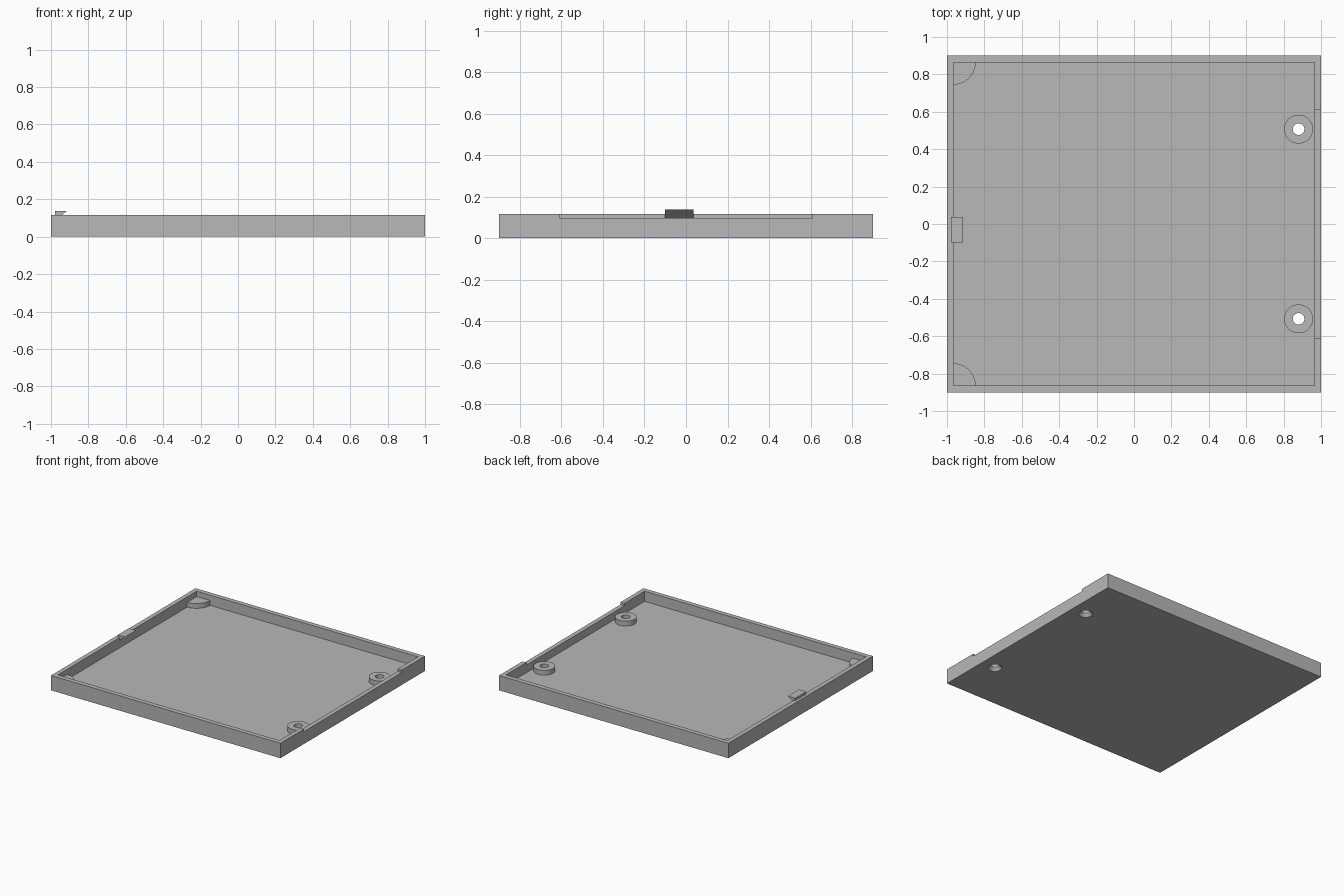
import bpy, bmesh
from math import pi, cos, sin, radians

if "Cube" in bpy.data.objects:
    bpy.data.objects.remove(bpy.data.objects["Cube"])

WALL_X, WALL_Y, HEIGHT = 1.0, 0.9, 0.117
IN_X, IN_Y, FLOOR = 0.965, 0.863, 0.037
BOSS_TOP, BOSS_R, HOLE_R = 0.075, 0.077, 0.031
BOSS_X, BOSS_Y = 0.88, 0.507

grey = bpy.data.materials.new("mid grey plastic")
grey.use_nodes = True
colour = (0.48, 0.48, 0.48, 1)
grey.diffuse_color = colour
grey.node_tree.nodes["Principled BSDF"].inputs["Base Color"].default_value = colour


def finish(name, bm):
    bmesh.ops.recalc_face_normals(bm, faces=bm.faces)
    mesh = bpy.data.meshes.new(name)
    bm.to_mesh(mesh)
    bm.free()
    mesh.materials.append(grey)
    obj = bpy.data.objects.new(name, mesh)
    bpy.context.scene.collection.objects.link(obj)
    return obj


def box(name, lo, hi):
    bm = bmesh.new()
    bmesh.ops.create_cube(bm, size=1)
    for v in bm.verts:
        v.co = [(a + b) / 2 + c * (b - a) for a, b, c in zip(lo, hi, v.co)]
    return finish(name, bm)


def lathe(name, profile, x, y, steps=48):
    bm = bmesh.new()
    verts = [bm.verts.new((r, 0, z)) for r, z in profile]
    edges = [bm.edges.new(pair) for pair in zip(verts, verts[1:])]
    bmesh.ops.spin(bm, geom=verts + edges, cent=(0, 0, 0), axis=(0, 0, 1),
                   angle=2 * pi, steps=steps)
    bmesh.ops.remove_doubles(bm, verts=bm.verts, dist=1e-5)
    bmesh.ops.translate(bm, verts=bm.verts, vec=(x, y, 0))
    return finish(name, bm)


def prism(name, outline, shift):
    """Extrude a flat outline of 3D points along a vector."""
    bm = bmesh.new()
    face = bm.faces.new([bm.verts.new(p) for p in outline])
    out = bmesh.ops.extrude_face_region(bm, geom=[face], use_keep_orig=True)
    moved = [g for g in out["geom"] if isinstance(g, bmesh.types.BMVert)]
    bmesh.ops.translate(bm, verts=moved, vec=shift)
    return finish(name, bm)


def cut(target, cutter):
    cutter.hide_render = True
    mod = target.modifiers.new("cut", "BOOLEAN")
    mod.operation, mod.solver, mod.object = "DIFFERENCE", "EXACT", cutter
    bpy.context.view_layer.objects.active = target
    bpy.ops.object.modifier_apply(modifier=mod.name)
    bpy.data.objects.remove(cutter)


# Shallow tray with a lowered stretch in the left wall
tray = box("tray", (-WALL_X, -WALL_Y, 0), (WALL_X, WALL_Y, HEIGHT))
cut(tray, box("cavity", (-IN_X, -IN_Y, FLOOR), (IN_X, IN_Y, 0.3)))
cut(tray, box("notch", (0.9, -0.61, 0.098), (1.1, 0.61, 0.3)))
parts = [tray]

for side, label in ((-1, "front"), (1, "back")):
    # Countersunk screw hole through the floor, with a ring boss above it
    y = side * BOSS_Y
    cut(tray, lathe("screw_hole", [(0, -0.01), (0.059, -0.01), (HOLE_R, 0.025),
                                   (HOLE_R, 0.06), (0, 0.06)], BOSS_X, y))
    parts.append(lathe(label + "_screw_boss",
                       [(HOLE_R, FLOOR), (HOLE_R, BOSS_TOP),
                        (BOSS_R, BOSS_TOP), (BOSS_R, FLOOR)], BOSS_X, y))
    # Quarter-round support in the corner
    arc = [radians(90 * i / 16) for i in range(17)]
    outline = [(-IN_X, side * IN_Y, FLOOR)]
    outline += [(-IN_X + 0.118 * cos(a), side * (IN_Y - 0.118 * sin(a)), FLOOR)
                for a in arc]
    parts.append(prism(label + "_corner_support", outline,
                       (0, 0, BOSS_TOP - FLOOR)))

# Wedge-shaped snap clip on the right wall
clip = [(-0.978, 0.098), (-0.978, 0.137), (-0.915, 0.137), (-IN_X, 0.098)]
parts.append(prism("snap_clip", [(x, -0.1, z) for x, z in clip], (0, 0.137, 0)))

bpy.ops.object.select_all(action="DESELECT")
for part in parts:
    part.select_set(True)
bpy.context.view_layer.objects.active = tray
bpy.ops.object.shade_smooth_by_angle(angle=radians(30))
